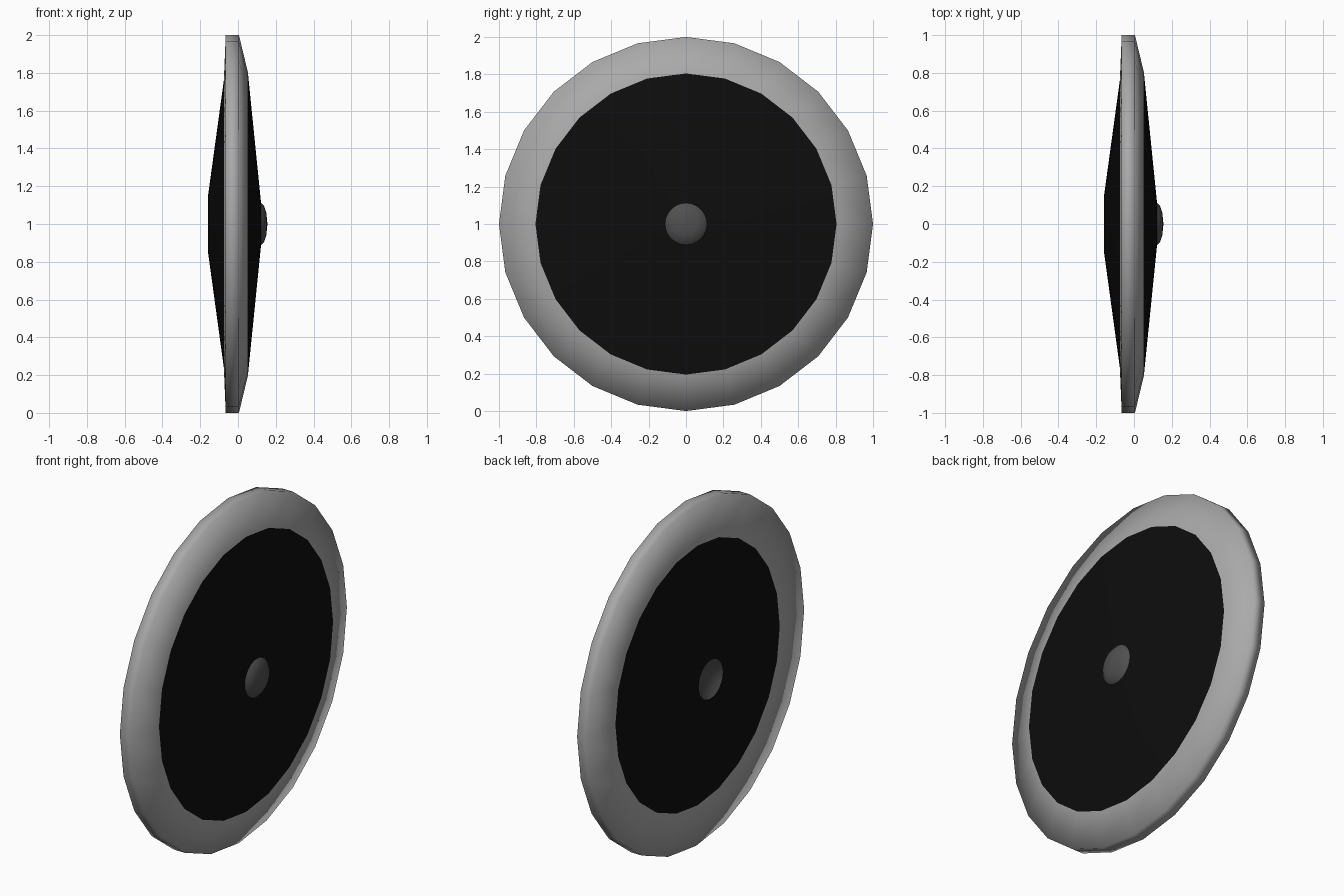
import bpy
import bmesh
from math import sin, cos, pi

SIDES = 24

cube = bpy.data.objects.get("Cube")
if cube:
    bpy.data.objects.remove(cube, do_unlink=True)


def material(name, value):
    mat = bpy.data.materials.new(name)
    mat.use_nodes = True
    colour = (value, value, value, 1)
    mat.diffuse_color = colour
    bsdf = mat.node_tree.nodes["Principled BSDF"]
    bsdf.inputs["Base Color"].default_value = colour
    return mat


def lathe(name, profile, mat):
    """Spin (x, radius) points about the wheel's x axis, listed from -x to +x."""
    bm = bmesh.new()
    rings = []
    for x, r in profile:
        count = SIDES if r else 1
        rings.append([bm.verts.new((x, r * cos(2 * pi * i / SIDES),
                                    1 + r * sin(2 * pi * i / SIDES)))
                      for i in range(count)])
    for low, high in zip(rings, rings[1:]):
        for i in range(SIDES):
            j = (i + 1) % SIDES
            corners = [low[i % len(low)], low[j % len(low)],
                       high[j % len(high)], high[i % len(high)]]
            bm.faces.new(list(dict.fromkeys(corners)))
    for face in bm.faces:
        face.smooth = True
    mesh = bpy.data.meshes.new(name)
    bm.to_mesh(mesh)
    bm.free()
    mesh.materials.append(mat)
    obj = bpy.data.objects.new(name, mesh)
    bpy.context.collection.objects.link(obj)
    return obj


grey = material("rim grey", 0.4)
black = material("disc black", 0.004)
dark = material("hub dark grey", 0.08)

# Outer rim band, nearly flat on one side and bevelled on the other
lathe("rim", [(-0.075, 0.76), (-0.065, 1), (0.005, 1), (0.052, 0.805)], grey)

# Shallow cones filling each side
lathe("inner_disc", [(-0.16, 0.112), (-0.16, 0.14), (-0.075, 0.76)], black)
lathe("outer_disc", [(0.052, 0.805), (0.122, 0.112)], black)

# Domed hub cap and the hollow hub on the other side
lathe("hub_cap", [(0.122, 0.112), (0.138, 0.095), (0.15, 0.06), (0.156, 0)], dark)
lathe("hub_hollow", [(-0.128, 0), (-0.132, 0.05), (-0.145, 0.09), (-0.16, 0.112)], dark)
